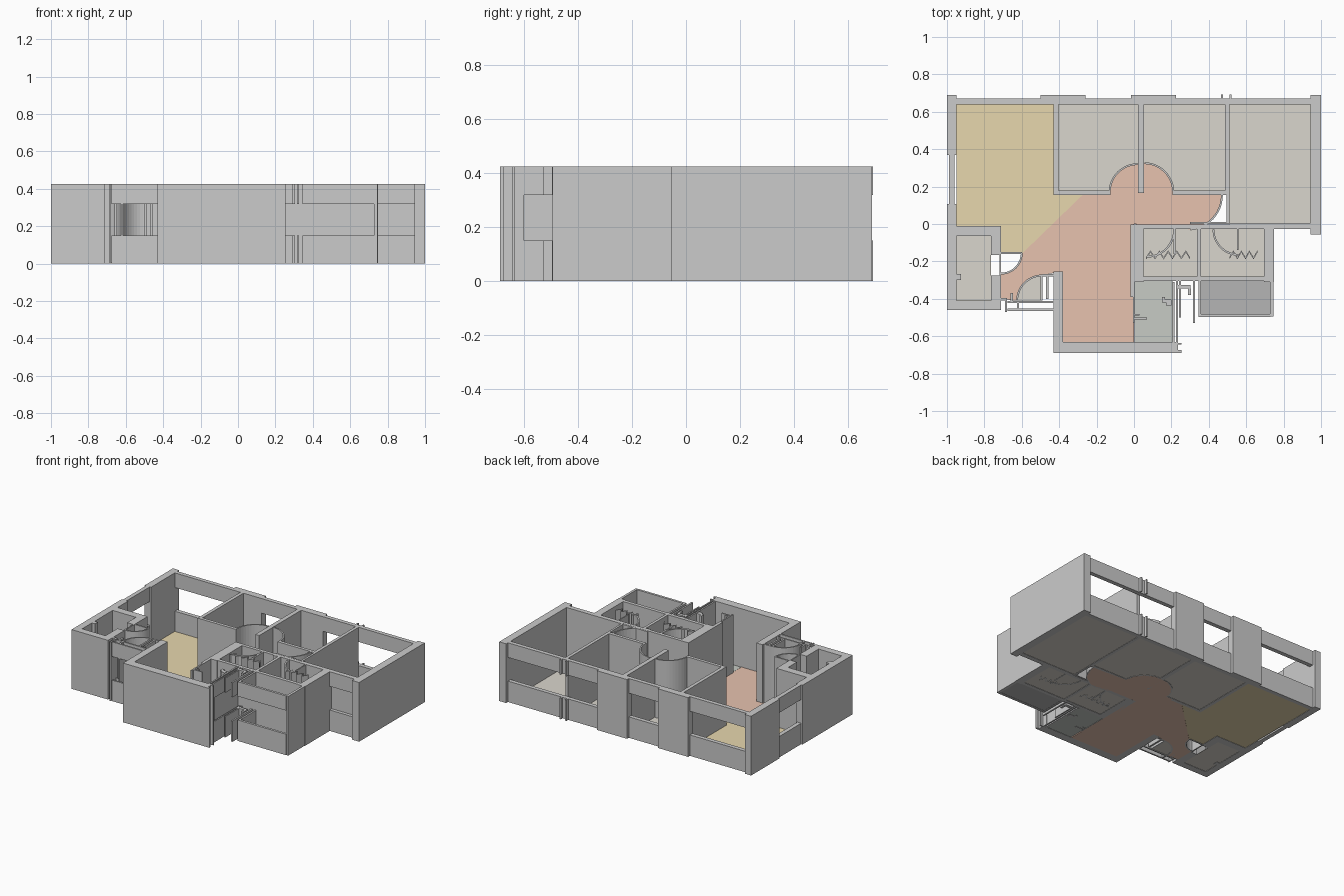
import bpy, bmesh, math

H, SILL, HEAD = 0.425, 0.15, 0.32


def prism(bm, pts, z0, z1):
    """Extrude a plan outline between two heights."""
    face = bm.faces.new([bm.verts.new((x, y, z0)) for x, y in pts])
    new = bmesh.ops.extrude_face_region(bm, geom=[face])
    bmesh.ops.translate(bm, vec=(0, 0, z1 - z0),
                        verts=[v for v in new["geom"] if isinstance(v, bmesh.types.BMVert)])


def rect(x0, x1, y0, y1):
    return [(x0, y0), (x1, y0), (x1, y1), (x0, y1)]


def finish(bm, name, color=None):
    bmesh.ops.recalc_face_normals(bm, faces=bm.faces)
    me = bpy.data.meshes.new(name)
    bm.to_mesh(me)
    bm.free()
    ob = bpy.data.objects.new(name, me)
    bpy.context.collection.objects.link(ob)
    if color:
        mat = bpy.data.materials.new(name + "_color")
        mat.diffuse_color = (*color, 1)
        me.materials.append(mat)


def walls(name, boxes):
    bm = bmesh.new()
    for b in boxes:
        prism(bm, rect(*b), 0, H)
    finish(bm, name)


def windows(name, boxes):
    """Wall with an opening band: sill wall below, lintel above."""
    bm = bmesh.new()
    for b in boxes:
        prism(bm, rect(*b), 0, SILL)
        prism(bm, rect(*b), HEAD, H)
    finish(bm, name)


def arc(cx, cy, r, a0, a1, n=12):
    return [(cx + r * math.cos(math.radians(a0 + (a1 - a0) * i / n)),
             cy + r * math.sin(math.radians(a0 + (a1 - a0) * i / n))) for i in range(n + 1)]


def floor(name, polys, color, z0=0.002, z1=0.005):
    bm = bmesh.new()
    for p in polys:
        prism(bm, p, z0, z1)
    finish(bm, name, color)


# Outer walls and piers
walls("outer_walls", [
    (-1, -.95, .37, .69), (-1, -.95, -.46, .107),
    (-.95, -.71, -.065, -.01), (-.95, -.71, -.46, -.41),
    (-.765, -.71, -.165, -.065), (-.765, -.71, -.41, -.275), (-.718, -.71, -.28, -.16),
    (-.5, -.26, .64, .69), (-.015, .225, .64, .69), (.945, 1, -.055, .69),
    (-.43, -.38, -.69, -.255), (-.38, .225, -.69, -.63),
    (.695, .748, -.31, -.01), (.727, .745, -.495, -.31)])

# Window walls
windows("window_walls", [
    (-.99, -.96, .107, .37), (-.95, -.5, .64, .67), (-.26, -.015, .64, .67),
    (.225, .945, .64, .67), (.745, .945, -.028, -.002),
    (.345, .73, -.497, -.48), (.345, .358, -.48, -.305)])
windows("window_posts", [
    (.465, .475, .66, .692), (.51, .52, .66, .692)])

# Interior partitions
walls("interior_walls", [
    (-.43, -.405, .155, .64), (-.43, -.125, .155, .178),
    (.022, .053, .165, .64), (.205, .51, .155, .178), (.487, .51, .155, .64),
    (.495, .51, .0, .155), (-.015, .745, -.026, -.002),
    (.3, .495, 0, .01), (.51, .945, -.004, .006),
    (-.018, .05, -.31, -.002), (.05, .745, -.305, -.28), (.338, .358, -.305, -.026),
    (.212, .222, -.16, -.02), (.552, .56, -.14, -.02),
    (-.71, -.6, -.16, -.15)])

# Kitchen partition with door gap and counter stubs
walls("kitchen_walls", [
    (-.018, .004, -.39, -.31), (-.006, .004, -.53, -.39), (-.018, .01, -.65, -.645),
    (.0, .07, -.51, -.5), (.0, .03, -.49, -.48), (.15, .2, -.42, -.405),
    (.17, .2, -.435, -.42), (.15, .165, -.405, -.39), (.205, .216, -.63, -.31)])

# Service shaft: parallel slats beside the kitchen
windows("shaft_slats", [
    (.225, .234, -.6, -.305), (.241, .25, -.5, -.305),
    (.315, .327, -.53, -.305), (.232, .303, -.345, -.325), (.29, .305, -.38, -.345)])
walls("shaft_ends", [(.225, .255, -.69, -.675), (.225, .255, -.645, -.635),
                     (.225, .235, -.675, -.6)])

# Entrance: frame bars with opening, posts and jambs
windows("entrance_frame", [
    (-.675, -.43, -.422, -.412), (-.675, -.43, -.464, -.453)])
walls("entrance_posts", [
    (-.715, -.68, -.41, -.395), (-.69, -.68, -.47, -.41), (-.66, -.648, -.412, -.37),
    (-.625, -.615, -.464, -.412), (-.5, -.488, -.41, -.275), (-.47, -.458, -.4, -.28),
    (-.49, -.43, -.28, -.268)])

# Door swings: thin curved walls
bm = bmesh.new()
for cx, cy, r, a0, a1 in [
        (.02, .17, .155, 90, 180), (.055, .17, .16, 0, 90), (.285, .155, .19, -85, 0),
        (.07, -.03, .15, -90, 0), (.56, -.03, .14, 180, 270),
        (-.71, -.155, .115, -90, 0), (-.49, -.41, .14, 90, 180)]:
    outer = arc(cx, cy, r, a0, a1)
    inner = arc(cx, cy, r - .01, a0, a1)
    for i in range(len(outer) - 1):
        prism(bm, [outer[i], outer[i + 1], inner[i + 1], inner[i]], 0, H)
finish(bm, "door_swings")

# Wavy screens in the two bathrooms
bm = bmesh.new()
for x0, x1, n in [(.065, .30, 10), (.51, .66, 7)]:
    step = (x1 - x0) / n
    for i in range(n):
        a, b = (.018, -.018) if i % 2 else (-.018, .018)
        x, y = x0 + i * step, -.165
        prism(bm, [(x, y + a - .006), (x + step, y + b - .006),
                   (x + step, y + b + .006), (x, y + a + .006)], 0, H)
finish(bm, "bathroom_screens")

# Small fixture in the side room
walls("side_room_fixture", [(-.95, -.925, -.3, -.268)])

# Floors
floor("living_floor", [[(-.95, -.015), (-.71, -.015), (-.71, -.155), (-.595, -.155),
                        (-.27, .16), (-.405, .16), (-.43, .64), (-.95, .64)]],
      (.8, .68, .42))
hall = ([(-.27, .16)] + arc(.02, .17, .15, 180, 90) + arc(.055, .17, .155, 90, 0)
        + [(.475, .155)] + arc(.285, .155, .185, 0, -85)
        + [(0, 0), (0, -.63), (-.38, -.63), (-.38, -.255), (-.48, -.27)]
        + arc(-.49, -.41, .14, 90, 180) + [(-.71, -.4), (-.71, -.27)]
        + arc(-.71, -.155, .115, -90, 0))
floor("hall_floor", [hall], (.8, .54, .43), 0, .007)
floor("bedroom_floors", [rect(-.405, .022, .178, .64), rect(.053, .487, .178, .64),
                         rect(.51, .945, 0, .64)], (.7, .67, .61))
floor("bathroom_floors", [rect(.05, .338, -.28, -.026), rect(.358, .695, -.28, -.026),
                          rect(-.95, -.765, -.41, -.065)], (.7, .67, .61))
floor("entrance_floor", [arc(-.49, -.41, .14, 90, 180) + [(-.49, -.41)]], (.7, .67, .61))
floor("kitchen_floor", [rect(.004, .205, -.63, -.305)], (.57, .6, .56))
floor("balcony_floor", [rect(.358, .727, -.48, -.305)], (.46, .46, .46))
